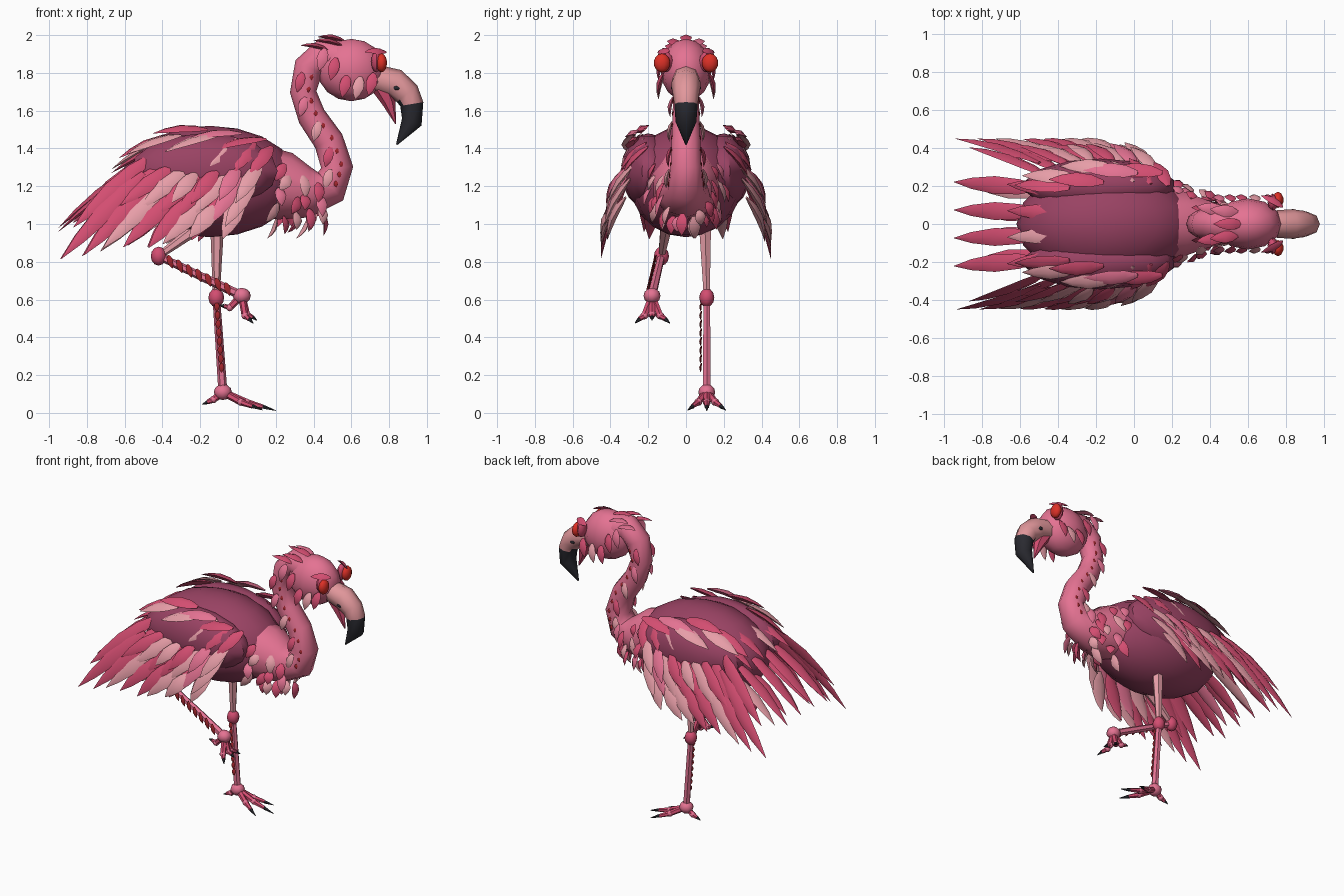
import bpy, bmesh, math, random
from mathutils import Vector as V

random.seed(4)
if "Cube" in bpy.data.objects:
    bpy.data.objects.remove(bpy.data.objects["Cube"])

COLOURS = {
    "pink": (0.78, 0.17, 0.29), "plum": (0.32, 0.055, 0.125),
    "pale_pink": (0.80, 0.34, 0.39), "rose": (0.65, 0.075, 0.165),
    "dark_red": (0.34, 0.018, 0.025), "eye_red": (0.72, 0.03, 0.02),
    "black": (0.023, 0.023, 0.03), "beak_pink": (0.76, 0.31, 0.33),
}
MATS, INDEX = [], {}
for name, rgb in COLOURS.items():
    m = bpy.data.materials.new(name)
    m.use_nodes = True
    m.diffuse_color = (*rgb, 1)
    m.node_tree.nodes["Principled BSDF"].inputs["Base Color"].default_value = (*rgb, 1)
    INDEX[name] = len(MATS)
    MATS.append(m)
MIX = ["rose", "pink", "pale_pink", "rose", "pale_pink", "rose"]
LETTER = {"r": "rose", "p": "pink", "l": "pale_pink"}
parts = []


def finish(name, bm):
    bmesh.ops.recalc_face_normals(bm, faces=bm.faces)
    mesh = bpy.data.meshes.new(name)
    bm.to_mesh(mesh)
    bm.free()
    for m in MATS:
        mesh.materials.append(m)
    ob = bpy.data.objects.new(name, mesh)
    bpy.context.collection.objects.link(ob)
    parts.append(ob)


def loft(bm, rings, colour):
    """Skin equal rings of points and cap both ends."""
    rows = [[bm.verts.new(p) for p in r] for r in rings]
    n = len(rows[0])
    faces = [bm.faces.new(rows[0]), bm.faces.new(rows[-1])]
    for a, b in zip(rows, rows[1:]):
        for i in range(n):
            faces.append(bm.faces.new((a[i], a[(i + 1) % n], b[(i + 1) % n], b[i])))
    for f in faces:
        f.material_index = INDEX[colour]
    return faces


def tube(bm, path, radii, colour, sides=8):
    path = [V(p) for p in path]
    rings = []
    for i, p in enumerate(path):
        t = (path[min(i + 1, len(path) - 1)] - path[max(i - 1, 0)]).normalized()
        u = t.cross(V((0, 1, 0))).normalized()
        w = t.cross(u)
        rings.append([p + (u * math.cos(a) + w * math.sin(a)) * radii[i]
                      for a in (math.tau * k / sides for k in range(sides))])
    return loft(bm, rings, colour)


def ball(bm, centre, size, colour, seg=10, rows=7):
    made = bmesh.ops.create_uvsphere(bm, u_segments=seg, v_segments=rows, radius=1)["verts"]
    for v in made:
        v.co = V(centre) + V([c * s for c, s in zip(v.co, size)])
    for f in {f for v in made for f in v.link_faces}:
        f.material_index = INDEX[colour]


def feather(bm, base, tip, width, normal, colour):
    """Plump leaf with a ridged diamond section, bowed along its normal."""
    base, tip = V(base), V(tip)
    d = (tip - base).normalized()
    side = d.cross(V(normal)).normalized()
    up = side.cross(d)
    rings = []
    for t, w in ((0, .3), (.22, .85), (.5, 1), (.78, .62), (1, .03)):
        c = base.lerp(tip, t) + up * width * .4 * math.sin(math.pi * t)
        s, u = side * width * w, up * width * .42 * w
        rings.append([c + s, c + u, c - s, c - u])
    loft(bm, rings, colour)


# Body with wing masses sunk into its sides
bm = bmesh.new()
ball(bm, (-.15, 0, 1.225), (.47, .3, .295), "plum", 16, 10)
finish("body", bm)
for side, label in ((1, "left"), (-1, "right")):
    bm = bmesh.new()
    ball(bm, (-.18, side * .2, 1.28), (.4, .145, .2), "plum", 14, 8)
    finish(label + "_wing", bm)

# Chest flowing into the curved neck
NECK = [(.06, 1.24, .19), (.25, 1.2, .18), (.38, 1.17, .135), (.49, 1.2, .1),
        (.525, 1.3, .085), (.48, 1.44, .08), (.39, 1.57, .075), (.345, 1.7, .07),
        (.375, 1.83, .08), (.45, 1.9, .085), (.56, 1.87, .1)]
bm = bmesh.new()
tube(bm, [(x, 0, z) for x, z, r in NECK], [r for x, z, r in NECK], "pink", 10)
finish("neck", bm)

# Head, eyes and lids
bm = bmesh.new()
ball(bm, (.6, 0, 1.815), (.18, .135, .165), "pink", 12, 8)
finish("head", bm)
for side, label in ((1, "left"), (-1, "right")):
    bm = bmesh.new()
    ball(bm, (.76, side * .127, 1.853), (.03, .044, .05), "eye_red")
    finish(label + "_eye", bm)
    bm = bmesh.new()
    ball(bm, (.732, side * .115, 1.86), (.027, .045, .058), "rose", 8, 6)
    feather(bm, (.785, side * .09, 1.91), (.67, side * .15, 1.91), .024, (0, side, 1), "rose")
    finish(label + "_eyelid", bm)

# Hooked beak with black tip, lower bill and nostrils
BEAK = [(.72, 1.775, .07), (.83, 1.745, .078), (.895, 1.69, .07),
        (.92, 1.635, .062), (.92, 1.54, .055), (.84, 1.42, .004)]
bm = bmesh.new()
for f in tube(bm, [(x, 0, z) for x, z, r in BEAK], [r for x, z, r in BEAK], "beak_pink"):
    if f.calc_center_median().z < 1.64:
        f.material_index = INDEX["black"]
for side in (1, -1):
    ball(bm, (.84, side * .068, 1.72), (.02, .012, .012), "black", 6, 4)
finish("beak", bm)
bm = bmesh.new()
tube(bm, [(.76, 0, 1.72), (.8, 0, 1.64), (.835, 0, 1.53)], [.05, .035, .003], "rose", 6)
finish("lower_bill", bm)


# Wing feathers hang away from the body and tuck in at the shoulder
def flare(x, z):
    return .46 - .45 * max(0, z - .82) ** 2 - .25 * max(0, x + .05)


# Rows: first base, last base, first tip, last tip, colours, width, inset
ROWS = [
    ((-.5, 1.27), (-.1, 1.1), (-.93, .83), (-.27, .92), "rrlrrll", .048, .01),
    ((-.46, 1.36), (.02, 1.14), (-.86, .99), (-.1, .91), "rrrlprl", .05, .04),
    ((-.33, 1.31), (.09, 1.24), (-.62, 1.08), (-.05, 1.0), "rlrrlpl", .044, .015),
    ((-.22, 1.27), (.12, 1.32), (-.36, 1.12), (.0, 1.13), "lrpl", .042, .0),
    ((-.0, 1.45), (.18, 1.41), (-.13, 1.32), (.08, 1.26), "lrr", .04, .01),
]
for side, label in ((1, "left"), (-1, "right")):
    bm = bmesh.new()
    for b0, b1, t0, t1, colours, width, inset in ROWS:
        for i, letter in enumerate(colours):
            k = i / (len(colours) - 1)
            b = V(b0).lerp(V(b1), k)
            t = V(t0).lerp(V(t1), k) + V((random.uniform(-.02, .02), random.uniform(-.02, .02)))
            feather(bm, (b.x, side * (flare(*b) - inset - .035), b.y),
                    (t.x, side * (flare(*t) - inset), t.y),
                    width, (0, side, .35), LETTER[letter])
    # Feathers lying along the upper edge of the wing
    for x, y, z, drop, letter in ((.15, .27, 1.45, .06, "r"), (.02, .27, 1.48, .03, "p"),
                                  (-.1, .29, 1.47, .09, "l"), (-.16, .22, 1.5, .02, "r"),
                                  (-.3, .24, 1.47, .1, "l"), (-.34, .19, 1.47, .12, "r")):
        feather(bm, (x, side * y, z), (x - .29, side * (y + .015), z - drop),
                .042, (0, side * .5, 1), LETTER[letter])
    finish(label + "_wing_feathers", bm)

# Tail feathers fanned in layers: start, end, spacing, width, colours
bm = bmesh.new()
LAYERS = ((-.36, 1.47, -.67, 1.3, .07, .038, "rlrr"), (-.5, 1.34, -.95, .99, .074, .047, "rrrr"),
          (-.48, 1.22, -.83, .95, .065, .045, "rprl"))
for x0, z0, x1, z1, gap, width, colours in LAYERS:
    for i, letter in zip((-3, -1, 1, 3), colours):
        feather(bm, (x0, i * gap * .85, z0 - .015 * abs(i)), (x1, i * gap, z1 - .01 * abs(i)),
                width, (-.3, 0, 1), LETTER[letter])
finish("tail_feathers", bm)

# Collar of short feathers around the chest
bm = bmesh.new()
for r, (x, z, rad) in enumerate(((.2, 1.22, .19), (.28, 1.2, .172), (.36, 1.18, .145), (.42, 1.18, .125))):
    for i in range(8):
        a = math.radians(-208 + i * 33.5 + (r % 2) * 10 + random.uniform(-6, 6))
        out = V((.1, math.cos(a), math.sin(a)))
        base = V((x + random.uniform(-.03, .03), 0, z)) + out * rad
        tip = base + V((random.uniform(-.07, .02), math.cos(a) * .035, random.uniform(-.12, -.07)))
        feather(bm, base, tip, .031, out + V((.3, 0, .1)), MIX[(i + r * 2) % 6])
finish("collar_feathers", bm)

# Small feathers and dark flecks up the neck sides
bm = bmesh.new()
flecks = bmesh.new()
for j, ((x, z, r), (x2, z2, r2)) in enumerate(zip(NECK[3:8], NECK[4:9])):
    for side in (1, -1):
        a, b = V((x, side * r * .95, z)), V((x2, side * r2 * .95, z2))
        c = a.lerp(b, .4) + V((-.03, 0, 0))
        feather(bm, c + V((.015, 0, .05)), c + V((-.015, side * .014, -.055)), .026,
                (0, side, 0), ("pale_pink", "rose", "pale_pink", "pink", "rose")[j])
        for k in (.1, .6):
            f = a.lerp(b, k) + V((.025, -side * .004, 0))
            feather(flecks, f + V((0, 0, .018)), f - V((0, 0, .018)), .011, (0, side, 0), "dark_red")
finish("neck_feathers", bm)
finish("neck_flecks", flecks)

# Crest and cheek feathers
bm = bmesh.new()
for i, (x, y, z) in enumerate(((.57, 0, 1.965), (.55, .06, 1.945), (.55, -.06, 1.945),
                               (.48, .07, 1.92), (.48, -.07, 1.92))):
    feather(bm, (x, y, z), (x - .15, y * 1.3, z + .025), .032, (0, y, 1), MIX[i % 2])
for side in (1, -1):
    for i, (x, z) in enumerate(((.72, 1.8), (.65, 1.78), (.58, 1.79), (.52, 1.88), (.46, 1.93))):
        feather(bm, (x, side * .12, z), (x - .03, side * .145, z - .12), .03,
                (0, side, 0), ("rose", "pale_pink", "rose", "rose", "pink")[i])
finish("head_feathers", bm)


# Legs: thigh, knee, shin and ankle
def leg(label, hip, knee, ankle):
    bm = bmesh.new()
    tube(bm, [hip, knee], [.038, .018], "pale_pink", 6)
    tube(bm, [knee, ankle], [.02, .024], "pink", 6)
    ball(bm, knee, (.042, .04, .05), "rose", 8, 6)
    ball(bm, ankle, (.048, .045, .042), "pink", 8, 6)
    finish(label + "_leg", bm)


def toes(label, ankle, ends, bend):
    """Jointed toes, each ending in a short black claw."""
    bm = bmesh.new()
    for e in ends:
        a, e = V(ankle), V(e)
        mid, last = a.lerp(e, .45) + V(bend), a.lerp(e, .75) + V(bend) * .4
        tube(bm, [a, mid, last], [.02, .018, .012], "rose", 6)
        ball(bm, mid, (.022, .022, .02), "pink", 6, 5)
        tube(bm, [last, e], [.012, .002], "black", 5)
    finish(label + "_foot", bm)


ankle = (-.08, .11, .11)
leg("left", (-.11, .1, 1.02), (-.115, .11, .61), ankle)
toes("left", ankle, [(.2, .11, .012), (.13, .21, .015), (.13, .01, .015), (-.19, .11, .045)], (0, 0, -.01))
knee, ankle = V((-.42, -.13, .83)), V((.02, -.18, .62))
leg("right", (-.16, -.1, 1.02), knee, ankle)
toes("right", ankle, [(.1, -.18, .49), (.08, -.27, .475), (.08, -.085, .475), (-.1, -.18, .57)], (-.01, 0, -.04))

# Dark scutes along both shins
bm = bmesh.new()
for i in range(8):
    x, z = -.112 + i * .0035, .56 - i * .046
    feather(bm, (x, .083, z + .026), (x, .08, z - .026), .014, (0, -1, 0), "dark_red")
for i in range(7):
    c = knee.lerp(ankle, .14 + i * .115) + V((0, -.022, 0))
    feather(bm, c + V((-.012, 0, .034)), c + V((.012, -.005, -.036)), .016, (0, -1, 0), "dark_red")
finish("shin_scutes", bm)

# Smooth rounded surfaces while keeping crisp edges
bpy.ops.object.select_all(action="DESELECT")
for ob in parts:
    ob.select_set(True)
bpy.context.view_layer.objects.active = parts[0]
bpy.ops.object.shade_smooth_by_angle(angle=math.radians(50))
